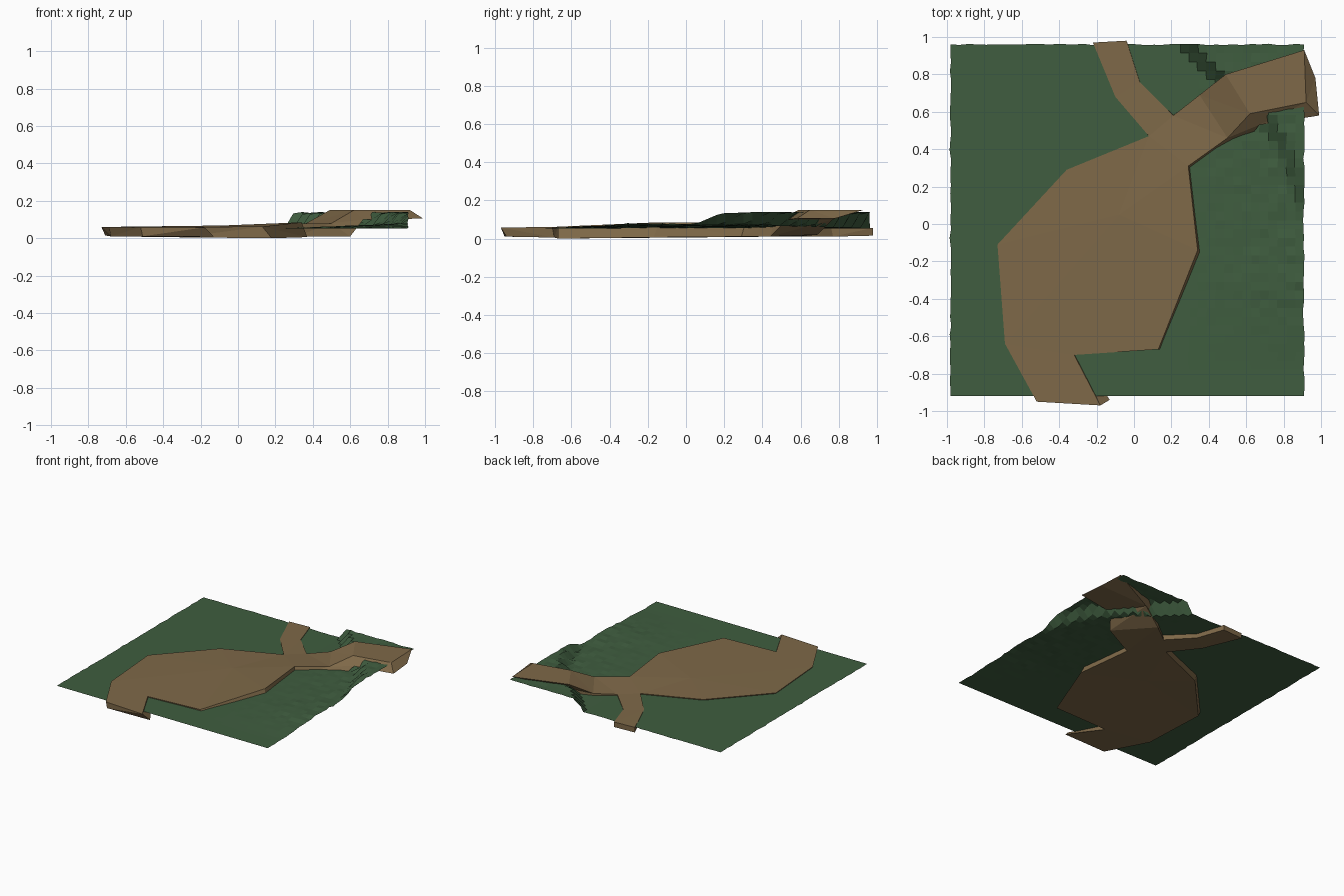
import bpy, bmesh, random

if "Cube" in bpy.data.objects:
    bpy.data.objects.remove(bpy.data.objects["Cube"])
random.seed(4)


def material(name, color):
    m = bpy.data.materials.new(name)
    m.diffuse_color = (*color, 1)
    m.use_nodes = True
    m.node_tree.nodes["Principled BSDF"].inputs["Base Color"].default_value = m.diffuse_color
    return m


def finish(bm, name, mat):
    me = bpy.data.meshes.new(name)
    bm.to_mesh(me)
    bm.free()
    me.materials.append(mat)
    ob = bpy.data.objects.new(name, me)
    bpy.context.collection.objects.link(ob)
    return ob


def ramp(v, a, b):
    return max(0.0, min(1.0, (v - a) / (b - a)))


# Cliff foot line: x position for a given y
CLIFF = [(0.0, 0.92), (0.2, 0.86), (0.4, 0.78), (0.55, 0.69), (0.7, 0.55), (0.8, 0.41), (0.97, 0.24)]


def cliff_x(y):
    if y < 0:
        return 2.0
    for (y0, x0), (y1, x1) in zip(CLIFF, CLIFF[1:]):
        if y <= y1:
            return x0 + (x1 - x0) * (y - y0) / (y1 - y0)
    return CLIFF[-1][1]


# Terrain sheet: low ground, gentle bank on the right, raised corner plateau
N = 40
bm = bmesh.new()
bmesh.ops.create_grid(bm, x_segments=N, y_segments=N, size=1)
for v in bm.verts:
    edge_x, edge_y = abs(v.co.x) > 0.99, abs(v.co.y) > 0.99
    x = -0.035 + 0.945 * v.co.x
    y = 0.02 + 0.94 * v.co.y
    z = 0.053
    bank = ramp(x, 0.25, 0.9) * ramp(y, -0.75, -0.3)
    z += 0.022 * bank + random.uniform(-0.006, 0.006) * bank
    t = ramp(x - cliff_x(y), 0.0, 0.05)
    z += (0.137 + random.uniform(-0.003, 0.003) - z) * t
    if not edge_y:
        x += random.uniform(-0.006, 0.003) * (edge_x or bank > 0)
    if edge_y and not edge_x:
        y += random.uniform(-0.004, 0.004) * (y > 0)
    v.co = (x, y, z)
finish(bm, "terrain", material("grass", (0.05, 0.11, 0.05)))

# Dirt path: top outline points, then shift and height of each lower point
PATH = [
    ((-.22, .97, .056), (0, 0, .015)), ((-.04, .98, .056), (0, 0, .015)),
    ((.03, .76, .056), (.01, .01, .01)), ((.21, .58, .06), (0, .01, .01)),
    ((.35, .69, .072), (0, 0, .02)), ((.49, .80, .15), (.04, -.03, .10)),
    ((.91, .93, .15), (.06, -.15, .105)), ((.92, .65, .15), (.07, -.07, .105)),
    ((.62, .59, .15), (.05, -.06, .10)), ((.50, .46, .08), (.10, -.02, .01)),
    ((.29, .31, .08), (.02, -.02, .01)), ((.34, -.14, .085), (.03, -.03, .006)),
    ((.13, -.67, .062), (.05, 0, 0)), ((-.32, -.70, .06), (.02, .01, .005)),
    ((-.18, -.97, .058), (.05, .03, .01)), ((-.52, -.95, .058), (.01, 0, .01)),
    ((-.69, -.64, .06), (.01, .01, .01)), ((-.73, -.11, .06), (.02, 0, .015)),
    ((-.36, .29, .06), (.01, -.01, .01)), ((.08, .47, .06), (0, -.01, .01)),
    ((-.10, .68, .057), (.01, 0, .01))]
BODY = [10, 19, 18, 17, 16, 13, 12, 11]
ARMS = [(0, 20, 2, 1), (20, 19, 3, 2), (19, 10, 3), (3, 10, 9, 4),
        (4, 9, 8, 5), (5, 8, 7, 6), (13, 16, 15, 14)]

bm = bmesh.new()
top = [bm.verts.new(p) for p, _ in PATH]
low = [bm.verts.new((p[0] + s[0], p[1] + s[1], s[2])) for p, s in PATH]
for ring, mid in ((top, (-.08, .05, .068)), (low, (-.08, .05, .006))):
    c = bm.verts.new(mid)
    for a, b in zip(BODY, BODY[1:] + BODY[:1]):
        bm.faces.new((c, ring[a], ring[b]))
    for f in ARMS:
        bm.faces.new([ring[i] for i in f])
n = len(PATH)
for i in range(n):
    j = (i + 1) % n
    bm.faces.new((top[i], top[j], low[j], low[i]))
bmesh.ops.triangulate(bm, faces=bm.faces[:])
bmesh.ops.recalc_face_normals(bm, faces=bm.faces[:])
finish(bm, "dirt_path", material("dirt", (0.21, 0.14, 0.065)))
